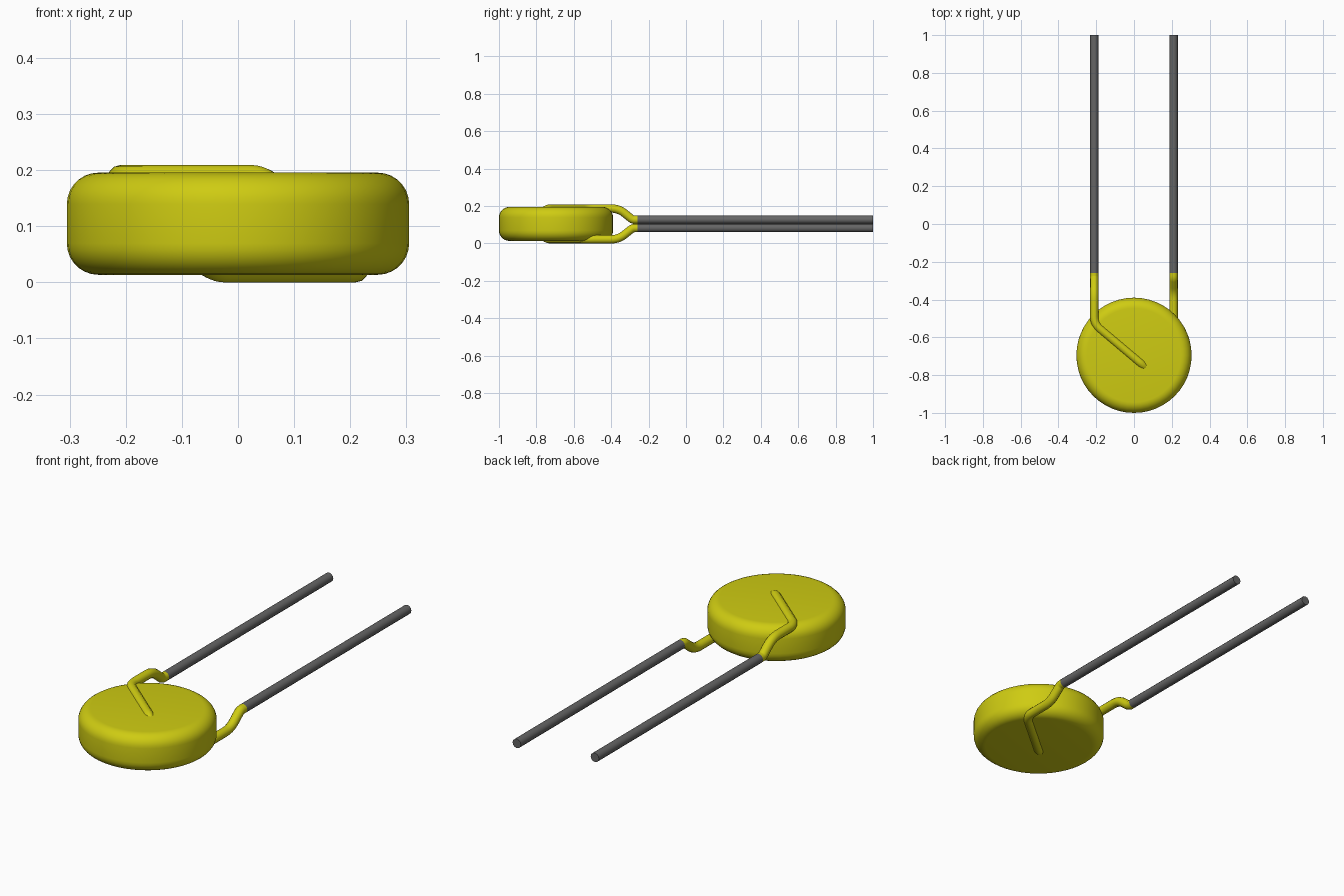
import bpy
import bmesh
import math
from mathutils import Vector

cube = bpy.data.objects.get("Cube")
if cube:
    bpy.data.objects.remove(cube, do_unlink=True)

MID_Z = 0.1045      # mid height of the body
BODY_Y = -0.695     # centre of the disc
LEAD_R = 0.0222


def make_material(name, color):
    mat = bpy.data.materials.new(name)
    mat.use_nodes = True
    mat.diffuse_color = color
    mat.node_tree.nodes["Principled BSDF"].inputs["Base Color"].default_value = color
    return mat


yellow = make_material("yellow coating", (0.62, 0.60, 0.006, 1))
grey = make_material("grey metal", (0.13, 0.13, 0.13, 1))


def activate(obj):
    bpy.ops.object.select_all(action='DESELECT')
    obj.select_set(True)
    bpy.context.view_layer.objects.active = obj


def rounded_path(corners, radius, steps=6):
    """Replace each inner corner with a short quadratic bend."""
    pts = [Vector(c) for c in corners]
    path = [pts[0]]
    for a, b, c in zip(pts, pts[1:], pts[2:]):
        cut = min(radius, (a - b).length * 0.48, (c - b).length * 0.48)
        p, q = b + (a - b).normalized() * cut, b + (c - b).normalized() * cut
        for i in range(steps + 1):
            t = i / steps
            path.append(p * (1 - t) ** 2 + b * 2 * t * (1 - t) + q * t ** 2)
    return path + [pts[-1]]


def make_tube(name, path, mat):
    curve = bpy.data.curves.new(name, 'CURVE')
    curve.dimensions = '3D'
    curve.bevel_depth = LEAD_R
    curve.bevel_resolution = 4
    curve.use_fill_caps = True
    spline = curve.splines.new('POLY')
    spline.points.add(len(path) - 1)
    for point, co in zip(spline.points, path):
        point.co = (*co, 1)
    curve.materials.append(mat)
    obj = bpy.data.objects.new(name, curve)
    bpy.context.collection.objects.link(obj)
    activate(obj)
    bpy.ops.object.convert(target='MESH')
    bpy.ops.object.shade_smooth_by_angle(angle=math.radians(40))


# Disc body with rounded rims
mesh = bpy.data.meshes.new("disc_body")
bm = bmesh.new()
bmesh.ops.create_cone(bm, cap_ends=True, segments=48, radius1=0.305,
                      radius2=0.305, depth=0.182)
rims = [e for e in bm.edges if abs(e.verts[0].co.z - e.verts[1].co.z) < 1e-4]
bmesh.ops.bevel(bm, geom=rims, offset=0.056, segments=7, profile=0.5, affect='EDGES')
bm.to_mesh(mesh)
bm.free()
mesh.materials.append(yellow)
body = bpy.data.objects.new("disc_body", mesh)
body.location = (0, BODY_Y, MID_Z)
bpy.context.collection.objects.link(body)
activate(body)
bpy.ops.object.shade_smooth_by_angle(angle=math.radians(40))

# Leads: the left one is the right one turned half a turn about the long axis
high = MID_Z - LEAD_R
coat_corners = [
    (-0.21, -0.26, LEAD_R),
    (-0.21, -0.285, LEAD_R),
    (-0.21, -0.36, high),
    (-0.21, -0.53, high),
    (0.045, -0.745, high),
    (0.08, -0.775, high - 0.035),
]
for side, turn in (("right", 1), ("left", -1)):
    corners = [(x * turn, y, MID_Z + z * turn) for x, y, z in coat_corners]
    make_tube(side + "_coated_lead", rounded_path(corners, 0.04), yellow)
    start = Vector(corners[0])
    make_tube(side + "_bare_lead", [start, Vector((start.x, 1, start.z))], grey)
